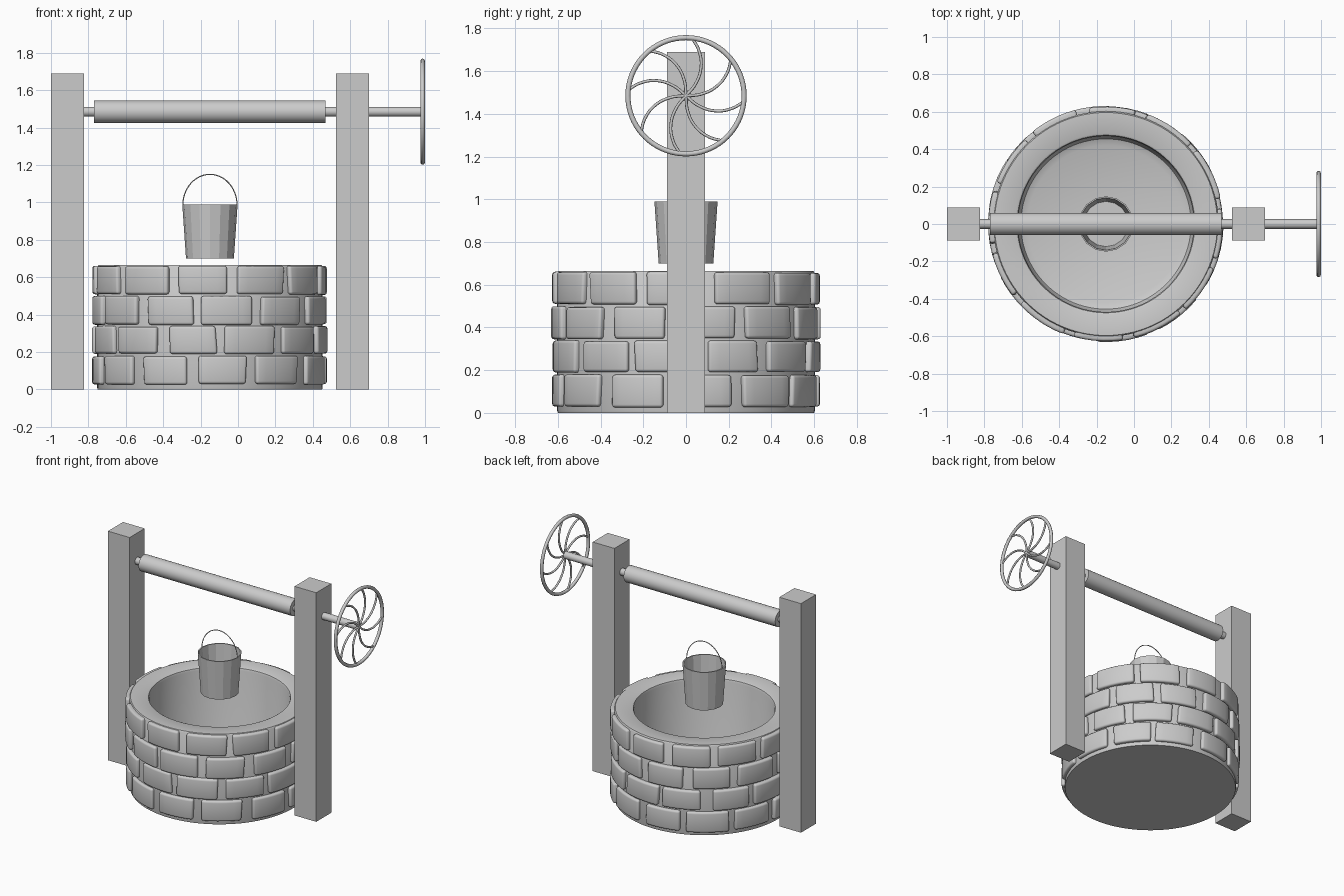
import bpy, bmesh, math, random
from mathutils import Matrix, Vector

if "Cube" in bpy.data.objects:
    bpy.data.objects.remove(bpy.data.objects["Cube"])

random.seed(4)
CX = -0.15          # well axis
AXZ = 1.485         # axle height

grey = bpy.data.materials.new("plain grey")
grey.diffuse_color = (0.6, 0.6, 0.6, 1)
grey.use_nodes = True
grey.node_tree.nodes["Principled BSDF"].inputs["Base Color"].default_value = grey.diffuse_color


def finish(bm, name, angle=35):
    bmesh.ops.recalc_face_normals(bm, faces=bm.faces)
    me = bpy.data.meshes.new(name)
    bm.to_mesh(me)
    bm.free()
    me.materials.append(grey)
    if angle:
        me.polygons.foreach_set("use_smooth", [True] * len(me.polygons))
        me.set_sharp_from_angle(angle=math.radians(angle))
    ob = bpy.data.objects.new(name, me)
    bpy.context.collection.objects.link(ob)
    return ob


def lathe(name, profile, n, angle=35):
    """Revolve (radius, z) points about the well axis; radius 0 ends are closed."""
    bm = bmesh.new()
    rings = []
    for r, z in profile:
        if r == 0:
            rings.append([bm.verts.new((CX, 0, z))] * n)
        else:
            rings.append([bm.verts.new((CX + r * math.cos(2 * math.pi * i / n),
                                        r * math.sin(2 * math.pi * i / n), z)) for i in range(n)])
    for a, b in zip(rings, rings[1:]):
        for i in range(n):
            j = (i + 1) % n
            bm.faces.new(list(dict.fromkeys((a[i], a[j], b[j], b[i]))))
    return finish(bm, name, angle)


def box(name, x0, x1, y0, y1, z0, z1):
    bm = bmesh.new()
    bmesh.ops.create_cube(bm, size=1)
    for v in bm.verts:
        v.co = Vector(((x0 + x1) / 2 + v.co.x * (x1 - x0), (y0 + y1) / 2 + v.co.y * (y1 - y0),
                       (z0 + z1) / 2 + v.co.z * (z1 - z0)))
    return finish(bm, name, 0)


def rod(name, x0, x1, r, n=32):
    bm = bmesh.new()
    bmesh.ops.create_cone(bm, cap_ends=True, segments=n, radius1=r, radius2=r, depth=x1 - x0,
                          matrix=Matrix.Translation(((x0 + x1) / 2, 0, AXZ)) @ Matrix.Rotation(math.pi / 2, 4, 'Y'))
    return finish(bm, name)


def tube(name, paths, r, cyclic=False, smooth_path=False):
    cu = bpy.data.curves.new(name, 'CURVE')
    cu.dimensions = '3D'
    cu.bevel_depth = r
    cu.bevel_resolution = 2
    cu.use_fill_caps = True
    for pts in paths:
        if smooth_path:
            s = cu.splines.new('BEZIER')
            s.bezier_points.add(len(pts) - 1)
            for b, p in zip(s.bezier_points, pts):
                b.co = p
                b.handle_left_type = b.handle_right_type = 'AUTO'
            s.resolution_u = 6
        else:
            s = cu.splines.new('POLY')
            s.points.add(len(pts) - 1)
            for q, p in zip(s.points, pts):
                q.co = (*p, 1)
            s.use_smooth = True
        s.use_cyclic_u = cyclic
    cu.materials.append(grey)
    ob = bpy.data.objects.new(name, cu)
    bpy.context.collection.objects.link(ob)
    return ob


# Well wall with rim, inner shaft and floor
lathe("well_wall", [(0, 0), (0.6, 0), (0.603, 0.01), (0.603, 0.655), (0.596, 0.665), (0.485, 0.665),
                    (0.475, 0.66), (0.47, 0.645), (0.47, 0.1), (0.455, 0.065), (0.42, 0.05), (0, 0.05)], 96)

# Four staggered courses of rounded, slightly uneven stones
bm = bmesh.new()
SEG = 5
rows = [(0.028, 0.178, 7), (0.19, 0.337, -9), (0.347, 0.497, 9), (0.508, 0.658, -4)]


def jit(a):
    return random.uniform(-a, a)


for z0, z1, off in rows:
    for k in range(12):
        mid = off + 30 * k + jit(1)
        half = 12.4 + jit(0.9)
        r = 0.628 + jit(0.004)
        lb, lt, rb, rt = (jit(0.6) for _ in range(4))
        zb, zt = z0 + jit(0.003), z1 + jit(0.003)
        sb = bmesh.new()
        loops = []
        for i in range(SEG + 1):
            t = i / SEG
            loop = []
            for rad, z, jl, jr in ((0.58, zb, lb, rb), (r, zb, lb, rb), (r, zt, lt, rt), (0.58, zt, lt, rt)):
                a = math.radians(mid - half + 2 * half * t + jl * (1 - t) + jr * t)
                loop.append(sb.verts.new((CX + rad * math.sin(a), -rad * math.cos(a), z)))
            loops.append(loop)
        for a, b in zip(loops, loops[1:]):
            for i in range(4):
                sb.faces.new((a[i], a[(i + 1) % 4], b[(i + 1) % 4], b[i]))
        sb.faces.new(loops[0])
        sb.faces.new(loops[-1])
        bmesh.ops.recalc_face_normals(sb, faces=sb.faces)
        edges = [e for e in sb.edges if e.calc_face_angle(0) > 0.7]
        bmesh.ops.bevel(sb, geom=edges, offset=0.014, segments=3, profile=0.5, affect='EDGES')
        tmp = bpy.data.meshes.new("stone_tmp")
        sb.to_mesh(tmp)
        sb.free()
        bm.from_mesh(tmp)
        bpy.data.meshes.remove(tmp)
finish(bm, "wall_stones", 45)

# Posts
box("left_post", -1.0, -0.823, -0.088, 0.088, 0, 1.69)
box("right_post", 0.523, 0.7, -0.088, 0.088, 0, 1.69)

# Winding drum and axle
rod("winding_drum", -0.77, 0.467, 0.06)
rod("axle", -0.9, 0.985, 0.026, 24)

# Crank wheel: rim and eight curved spokes
def on_wheel(r, deg):
    a = math.radians(deg)
    return (0.987, r * math.cos(a), AXZ + r * math.sin(a))


tube("wheel_rim", [[on_wheel(0.272, 5 * i) for i in range(72)]], 0.012, cyclic=True)
tube("wheel_spokes", [[on_wheel(0, 0)] + [on_wheel(r, 84 + 45 * k + d) for r, d in
                      ((0.07, -33), (0.15, -22), (0.22, -10), (0.272, 0))] for k in range(8)],
     0.007, smooth_path=True)

# Bucket with thin wall, and its wire handle
lathe("bucket", [(0, 0.70), (0.128, 0.70), (0.148, 0.99), (0.14, 0.99), (0.121, 0.712), (0, 0.712)], 16, 0)
tube("bucket_handle", [[(CX + 0.145 * math.cos(math.pi * i / 24), 0, 0.985 + 0.165 * math.sin(math.pi * i / 24))
                        for i in range(25)]], 0.003)
